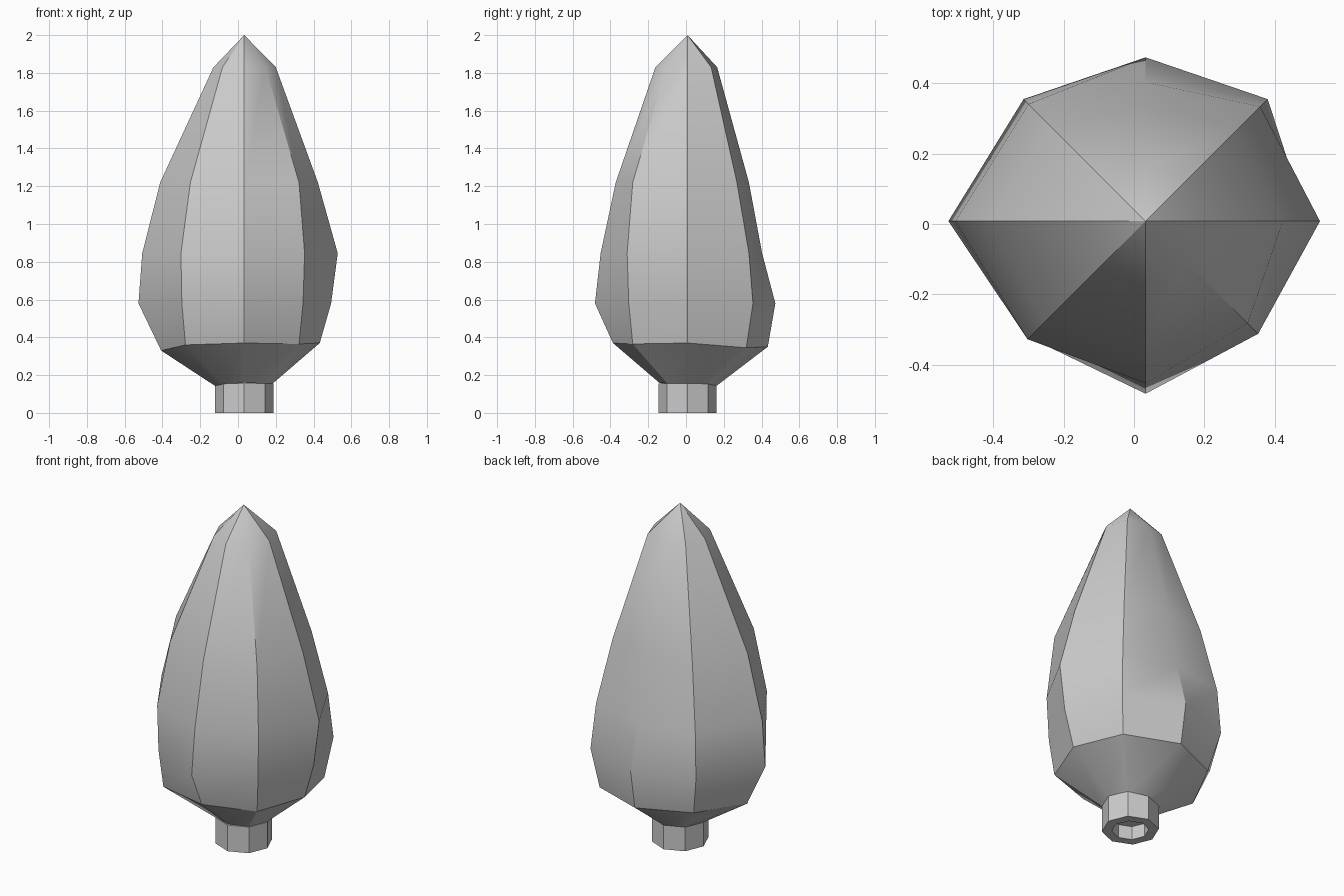
import bpy, bmesh
from math import cos, sin, pi

if "Cube" in bpy.data.objects:
    bpy.data.objects.remove(bpy.data.objects["Cube"])

CX, CY, N = 0.033, 0.008, 8


def ring(bm, radii, heights):
    return [bm.verts.new((CX + r * cos(i * 2 * pi / N), CY + r * sin(i * 2 * pi / N), z))
            for i, (r, z) in enumerate(zip(radii, heights))]


def bridge(bm, a, b):
    for i in range(N):
        j = (i + 1) % N
        bm.faces.new((a[i], a[j], b[j], b[i]))


def finish(bm, name, smooth_angle=None):
    bmesh.ops.recalc_face_normals(bm, faces=bm.faces)
    me = bpy.data.meshes.new(name)
    bm.to_mesh(me)
    bm.free()
    ob = bpy.data.objects.new(name, me)
    bpy.context.collection.objects.link(ob)
    if smooth_angle:
        bpy.ops.object.select_all(action='DESELECT')
        ob.select_set(True)
        bpy.context.view_layer.objects.active = ob
        bpy.ops.object.shade_smooth_by_angle(angle=smooth_angle)


# Foliage: eight irregular ribs, radii listed counter-clockwise from +x
LEVELS = [
    ([0.15] * 8, [.155, .15, .14, .14, .14, .15, .16, .155]),
    ([.40, .44, .425, .42, .44, .44, .395, .41],
     [.37, .345, .35, .35, .33, .36, .37, .365]),
    ([.46, .49, .465, .49, .56, .467, .49, .44], [.58] * 8),
    ([.495, .46, .395, .47, .54, .474, .46, .452], [.845] * 8),
    ([.39, .37, .325, .38, .445, .403, .38, .41], [1.22] * 8),
    ([.167, .177, .157, .17, .163, .163, .17, .158], [1.83] * 8),
]
bm = bmesh.new()
rings = [ring(bm, r, z) for r, z in LEVELS]
for a, b in zip(rings, rings[1:]):
    bridge(bm, a, b)
tip = bm.verts.new((CX, CY, 2.0))
for i in range(N):
    bm.faces.new((rings[-1][i], rings[-1][(i + 1) % N], tip))
finish(bm, "foliage", pi / 6)

# Trunk: short octagonal stub with a recess in its underside
bm = bmesh.new()
profile = [(0.10, 0.08), (0.10, 0.0), (0.154, 0.0), (0.154, 0.155)]
rings = [ring(bm, [r] * N, [z] * N) for r, z in profile]
for a, b in zip(rings, rings[1:]):
    bridge(bm, a, b)
bm.faces.new(rings[0])
bm.faces.new(rings[-1])
finish(bm, "trunk")
